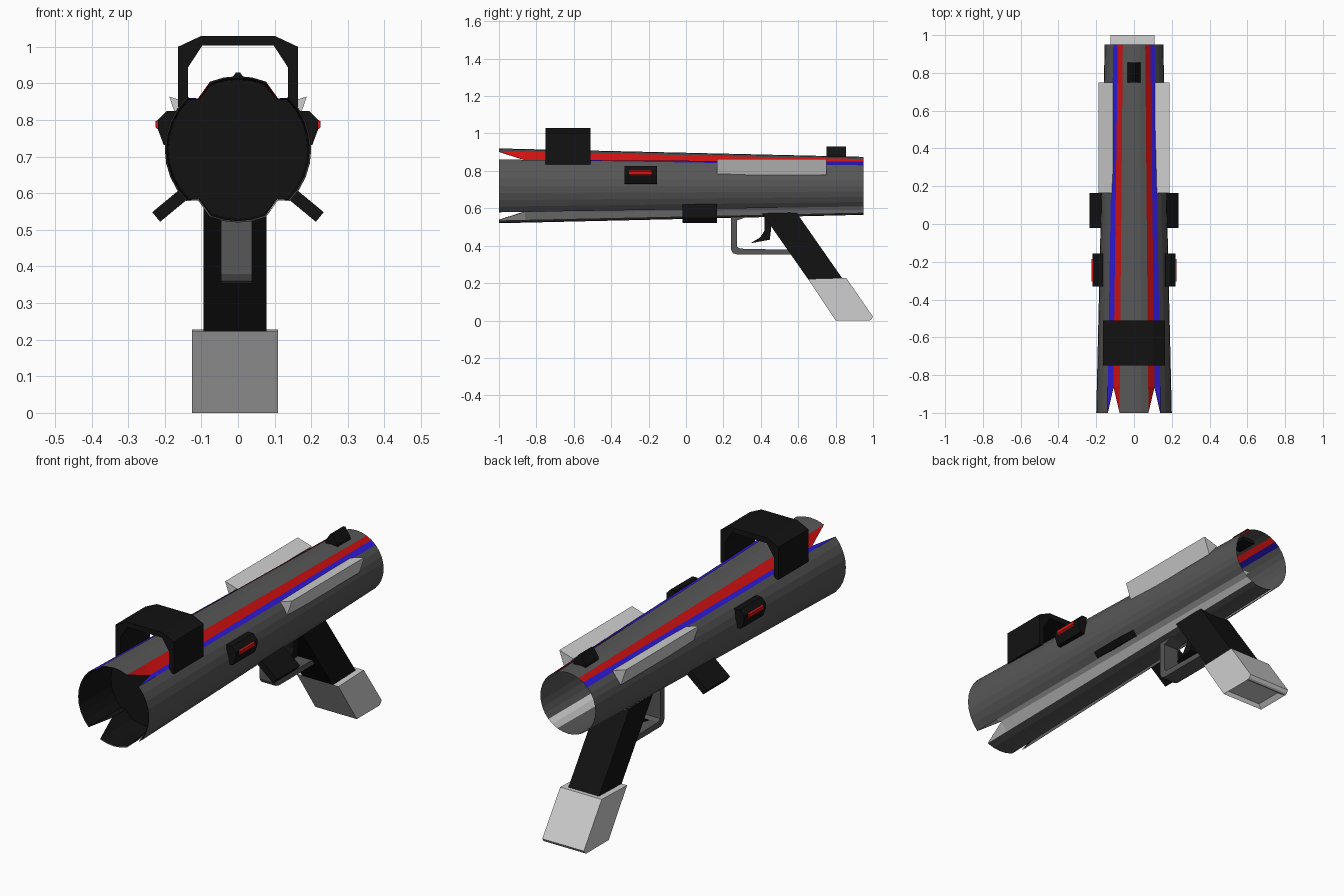
import bpy, bmesh, math
from mathutils import Vector

if "Cube" in bpy.data.objects:
    bpy.data.objects.remove(bpy.data.objects["Cube"])


def mat(name, c):
    m = bpy.data.materials.new(name)
    m.diffuse_color = (*c, 1)
    m.use_nodes = True
    m.node_tree.nodes["Principled BSDF"].inputs["Base Color"].default_value = m.diffuse_color
    return m


GREY = mat("dark grey", (0.095, 0.095, 0.095))
BLACK = mat("black", (0.006, 0.006, 0.006))
LIGHT = mat("light grey", (0.62, 0.62, 0.62))
RED = mat("red", (0.68, 0.006, 0.006))
BLUE = mat("blue", (0.025, 0.01, 0.62))

AXIS_Z, SIDES = 0.72, 32
GRIP_X = -0.008


def finish(bm, name, mats, normals=True):
    if normals:
        bmesh.ops.recalc_face_normals(bm, faces=bm.faces)
    me = bpy.data.meshes.new(name)
    bm.to_mesh(me)
    bm.free()
    for m in mats:
        me.materials.append(m)
    ob = bpy.data.objects.new(name, me)
    bpy.context.collection.objects.link(ob)
    return ob


def prism(name, pts, lo, hi, axis, m, inset=None):
    """Extrude a profile: axis 'x' takes (y, z) points, axis 'y' takes (x, z)."""
    bm = bmesh.new()
    put = (lambda p, t: (t, p[0], p[1])) if axis == 'x' else (lambda p, t: (p[0], t, p[1]))
    a = [bm.verts.new(put(p, lo)) for p in pts]
    b = [bm.verts.new(put(p, hi)) for p in pts]
    bm.faces.new(a)
    bm.faces.new(b[::-1])
    n = len(pts)
    for i in range(n):
        bm.faces.new((a[i], a[(i + 1) % n], b[(i + 1) % n], b[i]))
    bmesh.ops.recalc_face_normals(bm, faces=bm.faces)
    if inset:  # recess in the underside
        fs = [f for f in bm.faces if f.normal.z < -0.9]
        bmesh.ops.inset_region(bm, faces=fs, thickness=inset, depth=0)
        for v in fs[0].verts:
            v.co += Vector((0, -0.013, 0.02))
    return finish(bm, name, [m])


def pair(name, pts, lo, hi, m):
    """Same x-z profile on both sides."""
    for s, side in ((1, "right"), (-1, "left")):
        prism(f"{side}_{name}", [(s * x, z) for x, z in pts], lo, hi, 'y', m)


def radius(y):
    return 0.2 - 0.045 * (y + 1) / 1.95


# Stripe columns of the tube and the middle vertex of each V notch
STRIPES = {4: 2, 5: 1, 10: 1, 11: 2, 20: 3, 21: 3, 26: 3, 27: 3}
APEX = (5, 11, 21, 27)


def tube(name, y_end, off, mats, cap):
    """Tapered shell with four V notches at the mouth, shallow grooves behind them."""
    bm = bmesh.new()
    rings = []
    notch = -0.86
    for y in (-1, notch, y_end):
        r = radius(y) - off
        g = max(0, (0.95 - y) / (0.95 - notch))  # groove fades to the rear
        ring = []
        for k in range(SIDES):
            a = 2 * math.pi * k / SIDES
            x, z = r * math.cos(a), r * math.sin(a)
            if k in APEX:
                z += (math.copysign(r * math.sin(math.pi / 4), z) - z) * min(g, 1)
            ring.append(bm.verts.new((x, y, AXIS_Z + z)))
        rings.append(ring)
    for j in (0, 1):
        A, B = rings[j], rings[j + 1]
        for k in range(SIDES):
            n = (k + 1) % SIDES
            vs = [A[k], A[n], B[n], B[k]]
            if j == 0 and (k in APEX or n in APEX):
                vs.remove(A[k] if k in APEX else A[n])
            f = bm.faces.new(vs)
            f.material_index = STRIPES.get(k, 0) if len(mats) > 1 else 0
    for v in [v for v in bm.verts if not v.link_faces]:
        bm.verts.remove(v)
    if cap:
        bm.faces.new(rings[2])
    return finish(bm, name, mats)


# Barrel shell and black mouth liner with its end wall
tube("barrel", 0.95, 0, [GREY, RED, BLUE, LIGHT], False)
tube("mouth_liner", -0.75, 0.004, [BLACK], True)

# Carrying handle: bent band over the barrel
half_out = [(0.164, 0.835), (0.164, 1.0), (0.1, 1.03)]
half_in = [(0.098, 1.003), (0.137, 0.943), (0.137, 0.835)]
bm_pts = half_out + [(-x, z) for x, z in half_out[::-1]]
bm_pts += [(-x, z) for x, z in half_in[::-1]] + half_in
prism("carrying_handle", bm_pts, -0.75, -0.51, 'y', BLACK)

# Rear sight
prism("rear_sight", [(-0.035, 0.86), (0.035, 0.86), (0.033, 0.89), (0.006, 0.93),
                     (-0.006, 0.93), (-0.033, 0.89)], 0.75, 0.855, 'y', BLACK)

# Side rails
pair("side_rail", [(0.188, 0.864), (0.158, 0.778), (0.11, 0.84)], 0.165, 0.75, LIGHT)

# Side lamps with red lenses
pair("lamp_housing", [(0.165, 0.825), (0.195, 0.825), (0.219, 0.8), (0.219, 0.775),
                      (0.203, 0.732), (0.175, 0.728)], -0.33, -0.155, BLACK)
pair("lamp_lens", [(0.216, 0.802), (0.225, 0.797), (0.225, 0.78), (0.216, 0.772)],
     -0.305, -0.185, RED)

# Lower fins, pointing out from the barrel axis
d = Vector((math.cos(math.radians(-39.6)), math.sin(math.radians(-39.6))))
n = Vector((-d.y, d.x)) * 0.017
fin = [d * 0.165 + n, d * 0.29 + n, d * 0.29 - n, d * 0.165 - n]
pair("lower_fin", [(p.x, p.y + AXIS_Z) for p in fin], -0.02, 0.165, BLACK)

# Trigger guard and trigger
prism("trigger_guard", [(0.24, 0.57), (0.24, 0.38), (0.25, 0.36), (0.275, 0.353), (0.57, 0.353),
                        (0.56, 0.378), (0.29, 0.384), (0.272, 0.395), (0.272, 0.535), (0.33, 0.555)],
      GRIP_X + 0.004 - 0.042, GRIP_X + 0.004 + 0.042, 'x', GREY)
prism("trigger", [(0.42, 0.565), (0.455, 0.565), (0.455, 0.49), (0.448, 0.432), (0.345, 0.413),
                  (0.395, 0.443), (0.42, 0.48)], GRIP_X - 0.03, GRIP_X + 0.03, 'x', BLACK)

# Grip and its end block
prism("grip", [(0.4, 0.582), (0.592, 0.575), (0.838, 0.222), (0.652, 0.222)],
      GRIP_X - 0.086, GRIP_X + 0.086, 'x', BLACK)
prism("grip_base", [(0.652, 0.222), (0.856, 0.228), (1.0, 0.02), (0.99, 0.005), (0.98, 0.0), (0.80, 0.0)],
      GRIP_X - 0.117, GRIP_X + 0.117, 'x', LIGHT, inset=0.03)
